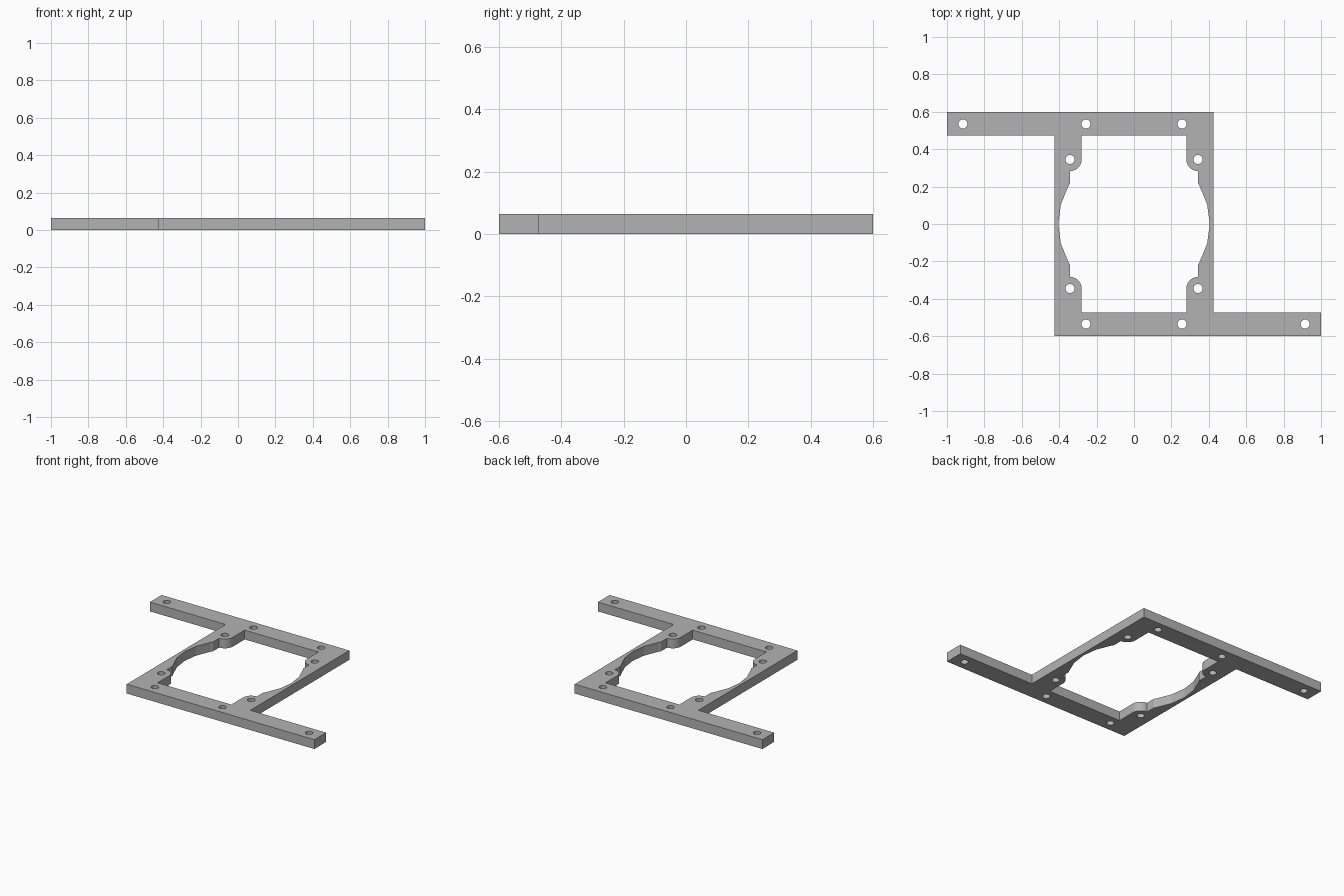
import bpy, bmesh
from math import sin, cos, pi, radians

cube = bpy.data.objects.get("Cube")
if cube:
    bpy.data.objects.remove(cube, do_unlink=True)

THICK = 0.064
HALF_X, HALF_Y = 0.425, 0.6          # frame outer half sizes
BAR_Y = 0.473                        # inner edge of the long bars
LUG = (0.342, 0.345)                 # lug screw position
LUG_R, BORE_R, HOLE_R = 0.062, 0.405, 0.024


def arc(cx, cy, r, start, end, steps):
    """Points on an arc, angles in degrees."""
    angles = [radians(start + (end - start) * i / steps) for i in range(steps + 1)]
    return [(cx + r * cos(a), cy + r * sin(a)) for a in angles]


def turned(points):
    """Half turn about the centre."""
    return [(-x, -y) for x, y in points]


# Outer outline: two opposed arms, symmetric under a half turn
half = [(HALF_X, HALF_Y), (-1, HALF_Y), (-1, BAR_Y), (-HALF_X, BAR_Y)]
outline = half + turned(half)

# Opening: bore edge, lug and window corner, mirrored into four quarters
bore_end = (LUG[0], (BORE_R ** 2 - LUG[0] ** 2) ** 0.5)
quarter = arc(0, 0, BORE_R, 0, 30, 2) + [bore_end]
quarter += arc(*LUG, LUG_R, 270, 180, 6) + [(LUG[0] - LUG_R, BAR_Y)]
upper = quarter + [(-x, y) for x, y in reversed(quarter)][:-1]
opening = upper + turned(upper)

# Screw holes
centres = [(sx * x, sy * y) for x, y in (LUG, (0.257, 0.535))
           for sx in (-1, 1) for sy in (-1, 1)]
centres += [(-0.915, 0.535), (0.915, -0.535)]
holes = [arc(x, y, HOLE_R, 0, 345, 23) for x, y in centres]

# Filled flat profile with thickness
curve = bpy.data.curves.new("plate_profile", "CURVE")
curve.dimensions = "2D"
curve.fill_mode = "BOTH"
curve.extrude = THICK / 2
for loop in [outline, opening] + holes:
    spline = curve.splines.new("POLY")
    spline.points.add(len(loop) - 1)
    for point, (x, y) in zip(spline.points, loop):
        point.co = (x, y, 0, 1)
    spline.use_cyclic_u = True
profile = bpy.data.objects.new("plate_profile", curve)
bpy.context.collection.objects.link(profile)
bpy.context.view_layer.update()
mesh = bpy.data.meshes.new_from_object(
    profile.evaluated_get(bpy.context.evaluated_depsgraph_get()))
bpy.data.objects.remove(profile, do_unlink=True)

# Weld into one solid standing on the ground
bm = bmesh.new()
bm.from_mesh(mesh)
bmesh.ops.remove_doubles(bm, verts=bm.verts, dist=0.0005)
bmesh.ops.translate(bm, verts=bm.verts, vec=(0, 0, THICK / 2))
bmesh.ops.recalc_face_normals(bm, faces=bm.faces)
for face in bm.faces:
    face.smooth = False
    face.material_index = 0
bm.to_mesh(mesh)
bm.free()

grey = bpy.data.materials.new("plain_grey")
grey.use_nodes = True
colour = (0.45, 0.45, 0.45, 1)
grey.diffuse_color = colour
grey.node_tree.nodes["Principled BSDF"].inputs["Base Color"].default_value = colour
mesh.materials.clear()
mesh.materials.append(grey)
mesh.name = "mounting_plate"
plate = bpy.data.objects.new("mounting_plate", mesh)
bpy.context.collection.objects.link(plate)
